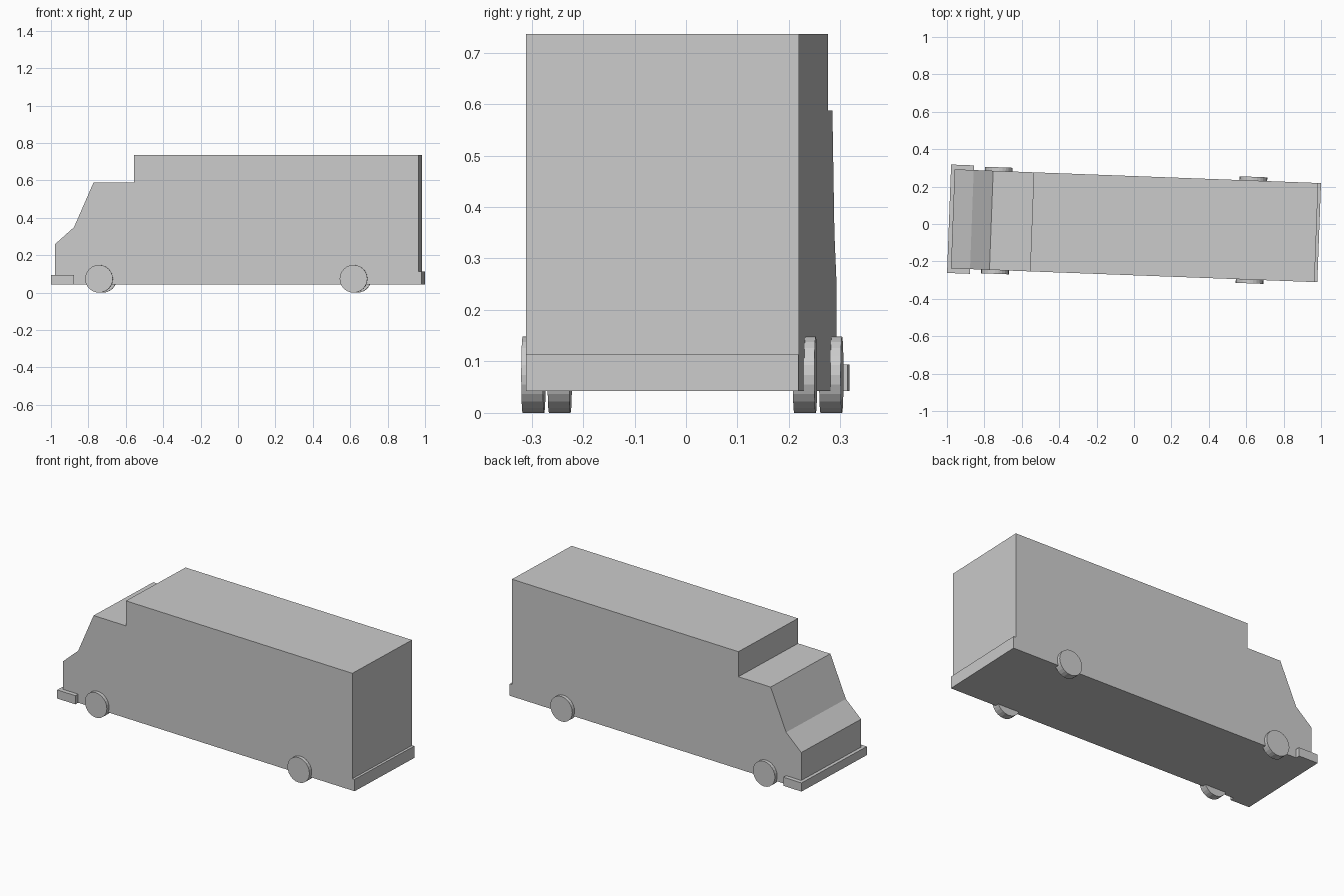
import bpy, bmesh
from math import radians
from mathutils import Matrix

cube = bpy.data.objects.get("Cube")
if cube:
    bpy.data.objects.remove(cube, do_unlink=True)

GREY = (0.6, 0.6, 0.6, 1)
paint = bpy.data.materials.new("plain_grey")
paint.use_nodes = True
paint.diffuse_color = GREY
paint.node_tree.nodes["Principled BSDF"].inputs["Base Color"].default_value = GREY

YAW = Matrix.Rotation(radians(-2.15), 4, 'Z')  # the van stands slightly turned
MID = -0.009                                   # its centre line
FLOOR = 0.043
HALF = 0.265


def finish(name, bm):
    bmesh.ops.recalc_face_normals(bm, faces=bm.faces)
    mesh = bpy.data.meshes.new(name)
    bm.to_mesh(mesh)
    bm.free()
    mesh.materials.append(paint)
    obj = bpy.data.objects.new(name, mesh)
    obj.matrix_world = YAW @ Matrix.Translation((0, MID, 0))
    bpy.context.collection.objects.link(obj)
    return obj


def extrude_profile(name, points, half):
    """Side outline (x, z) extruded across the width."""
    bm = bmesh.new()
    face = bm.faces.new([bm.verts.new((x, -half, z)) for x, z in points])
    side = bmesh.ops.extrude_face_region(bm, geom=[face])["geom"]
    verts = [g for g in side if isinstance(g, bmesh.types.BMVert)]
    bmesh.ops.translate(bm, verts=verts, vec=(0, 2 * half, 0))
    return finish(name, bm)


def bar(name, x0, x1, top, half):
    return extrude_profile(
        name, [(x0, FLOOR), (x1, FLOOR), (x1, top), (x0, top)], half)


def wheel(name, x, side, radius=0.074, outer=0.285, width=0.042):
    bm = bmesh.new()
    place = (Matrix.Translation((x, side * (outer - width / 2), radius))
             @ Matrix.Rotation(radians(90), 4, 'X'))
    bmesh.ops.create_cone(bm, cap_ends=True, segments=24, radius1=radius,
                          radius2=radius, depth=width, matrix=place)
    return finish(name, bm)


# Body: nose, bonnet, windscreen, cab roof and raised cargo box
extrude_profile("van_body", [
    (-0.969, FLOOR), (0.976, FLOOR), (0.976, 0.736), (-0.546, 0.736),
    (-0.546, 0.588), (-0.763, 0.588), (-0.867, 0.35), (-0.969, 0.259)], HALF)

# Bumpers
bar("front_bumper", -0.989, -0.867, 0.094, 0.29)
bar("rear_bumper", 0.976, 0.991, 0.113, HALF)

# Wheels
for axle, x in (("front", -0.733), ("rear", 0.629)):
    for label, side in (("near", -1), ("far", 1)):
        wheel(f"{axle}_{label}_wheel", x, side)
